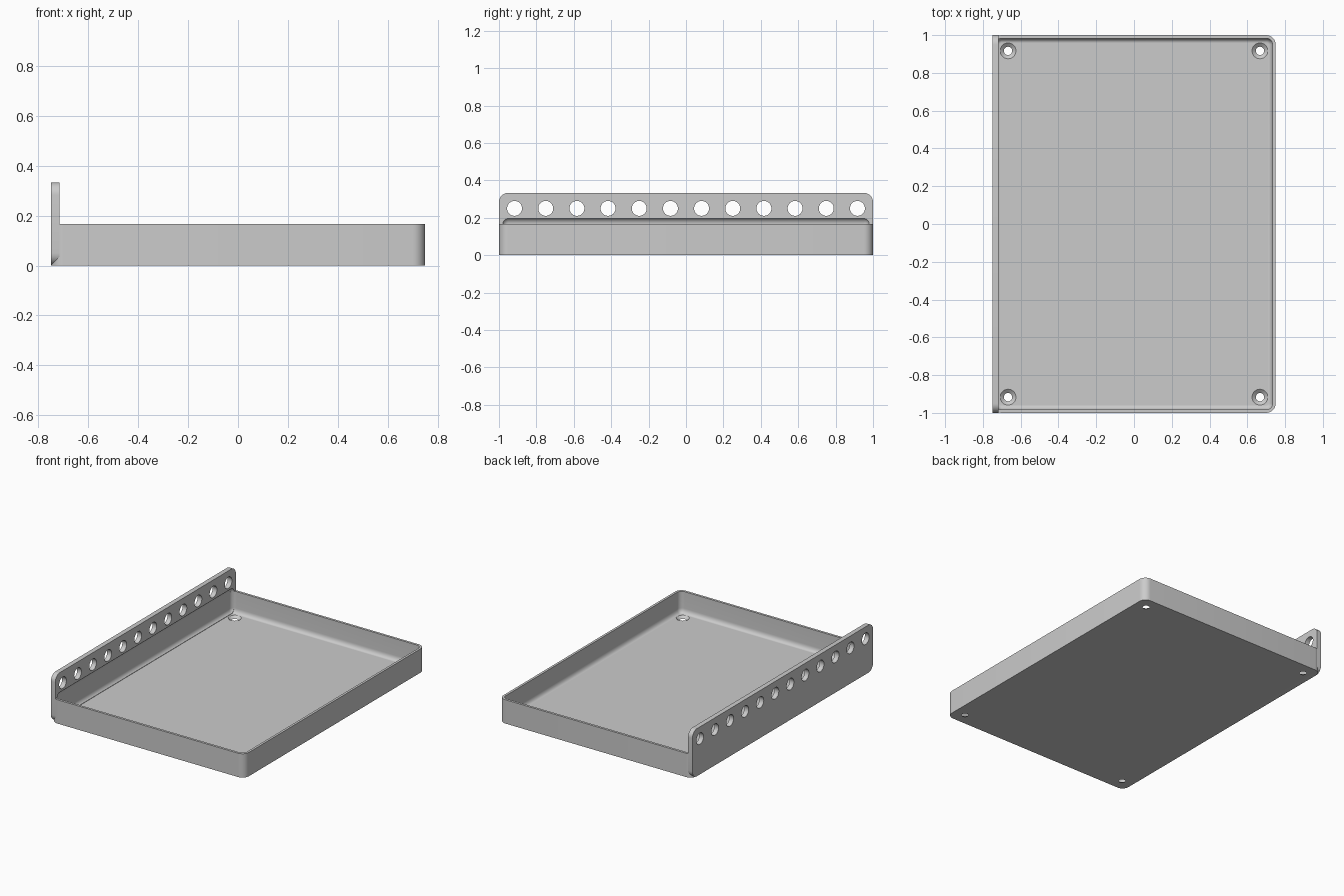
import bpy, bmesh
from math import sin, cos, pi, sqrt
from mathutils import Vector

if "Cube" in bpy.data.objects:
    bpy.data.objects.remove(bpy.data.objects["Cube"])

grey = bpy.data.materials.new("plain grey")
grey.use_nodes = True
colour = (0.6, 0.6, 0.6, 1)
grey.diffuse_color = colour
grey.node_tree.nodes["Principled BSDF"].inputs["Base Color"].default_value = colour

WALL, RIM, TOP = 1 / 60, 1 / 6, 1 / 3
HALF_X, HALF_Y = 0.75, 1
OUTER, INNER = 0.05, 2 * WALL      # corner radii outside and inside
STEPS = 8


def rounded_rect(a0, a1, b0, b1, r):
    centres = [(a1 - r, b1 - r), (a0 + r, b1 - r), (a0 + r, b0 + r), (a1 - r, b0 + r)]
    return [(a + r * cos(t), b + r * sin(t))
            for q, (a, b) in enumerate(centres)
            for t in [(q + k / STEPS) * pi / 2 for k in range(STEPS + 1)]]


def circle(a, b, r):
    return [(a + r * cos(k * pi / 16), b + r * sin(k * pi / 16)) for k in range(32)]


def flat_ring(bm, points, z):
    return [bm.verts.new((x, y, z)) for x, y in points]


def upright_ring(bm, points, x):
    return [bm.verts.new((x, y, z)) for y, z in points]


def pairs(ring):
    return list(zip(ring, ring[1:] + ring[:1]))


def bridge(bm, rings):
    """Join each ring to the next with a band of quads."""
    for first, second in zip(rings, rings[1:]):
        for (a, b), (c, d) in zip(pairs(first), pairs(second)):
            bm.faces.new((a, b, d, c))


def fill(bm, rings, normal):
    """Fill the flat area inside the first ring, leaving the others open."""
    edges = [bm.edges.get(p) or bm.edges.new(p) for ring in rings for p in pairs(ring)]
    bmesh.ops.triangle_fill(bm, use_beauty=True, edges=edges, normal=Vector(normal))


def finish(bm, name):
    bmesh.ops.recalc_face_normals(bm, faces=bm.faces[:])
    mesh = bpy.data.meshes.new(name)
    bm.to_mesh(mesh)
    bm.free()
    mesh.materials.append(grey)
    obj = bpy.data.objects.new(name, mesh)
    bpy.context.collection.objects.link(obj)
    bpy.ops.object.select_all(action='DESELECT')
    obj.select_set(True)
    bpy.context.view_layer.objects.active = obj
    bpy.ops.object.shade_smooth_by_angle(angle=pi / 6)


# Tray: underside, outer wall, rim, inner wall and soft fillet down to the floor
bm = bmesh.new()


def tray_ring(inset, radius, z):
    return flat_ring(bm, rounded_rect(inset - HALF_X, HALF_X - inset,
                                      inset - HALF_Y, HALF_Y - inset, radius), z)


rings = [tray_ring(0, OUTER, 0), tray_ring(0, OUTER, RIM), tray_ring(WALL, INNER, RIM)]
FILLET = 0.024
for k in range(STEPS + 1):
    t = k / STEPS * pi / 2
    run = FILLET * (1 - cos(t))
    rings.append(tray_ring(WALL + run, INNER - run, WALL + INNER * (1 - sin(t))))
bridge(bm, rings)

# Countersunk screw holes in the four floor corners
lower_holes, upper_holes = [], []
for sx in (-1, 1):
    for sy in (-1, 1):
        x, y = sx * 2 / 3, sy * 11 / 12
        lower_holes.append(flat_ring(bm, circle(x, y, 0.022), 0))
        upper_holes.append(flat_ring(bm, circle(x, y, 0.042), WALL))
        bridge(bm, [lower_holes[-1], upper_holes[-1]])
fill(bm, [rings[0]] + lower_holes, (0, 0, -1))
fill(bm, [rings[-1]] + upper_holes, (0, 0, 1))
finish(bm, "tray")

# Side flange: rounded plate whose inner face is coved to follow the tray hollow
bm = bmesh.new()
back, front = -HALF_X, -HALF_X + 2 * WALL
plate = rounded_rect(-HALF_Y, HALF_Y, 0, TOP, OUTER)
back_rim, front_rim = upright_ring(bm, plate, back), upright_ring(bm, plate, front)
bridge(bm, [back_rim, front_rim])

core_y, core_low, core_high = HALF_Y - WALL - INNER, WALL + INNER, RIM
cove = []
for k in range(STEPS + 1):
    depth = WALL * (k / STEPS) ** 2
    r = max(0.002, sqrt(INNER ** 2 - (INNER - depth) ** 2))
    cove.append(upright_ring(bm, rounded_rect(-core_y - r, core_y + r, core_low - r,
                                              core_high + r, r), back + WALL + depth))
bridge(bm, cove)
fill(bm, [cove[0]], (1, 0, 0))

# Row of round holes through the flange
back_holes, front_holes = [], []
for i in range(12):
    hole = circle((i - 5.5) / 6, 0.25, 0.04)
    back_holes.append(upright_ring(bm, hole, back))
    front_holes.append(upright_ring(bm, hole, front))
    bridge(bm, [back_holes[-1], front_holes[-1]])
fill(bm, [back_rim] + back_holes, (-1, 0, 0))
fill(bm, [front_rim, cove[-1]] + front_holes, (1, 0, 0))
finish(bm, "side_flange")
